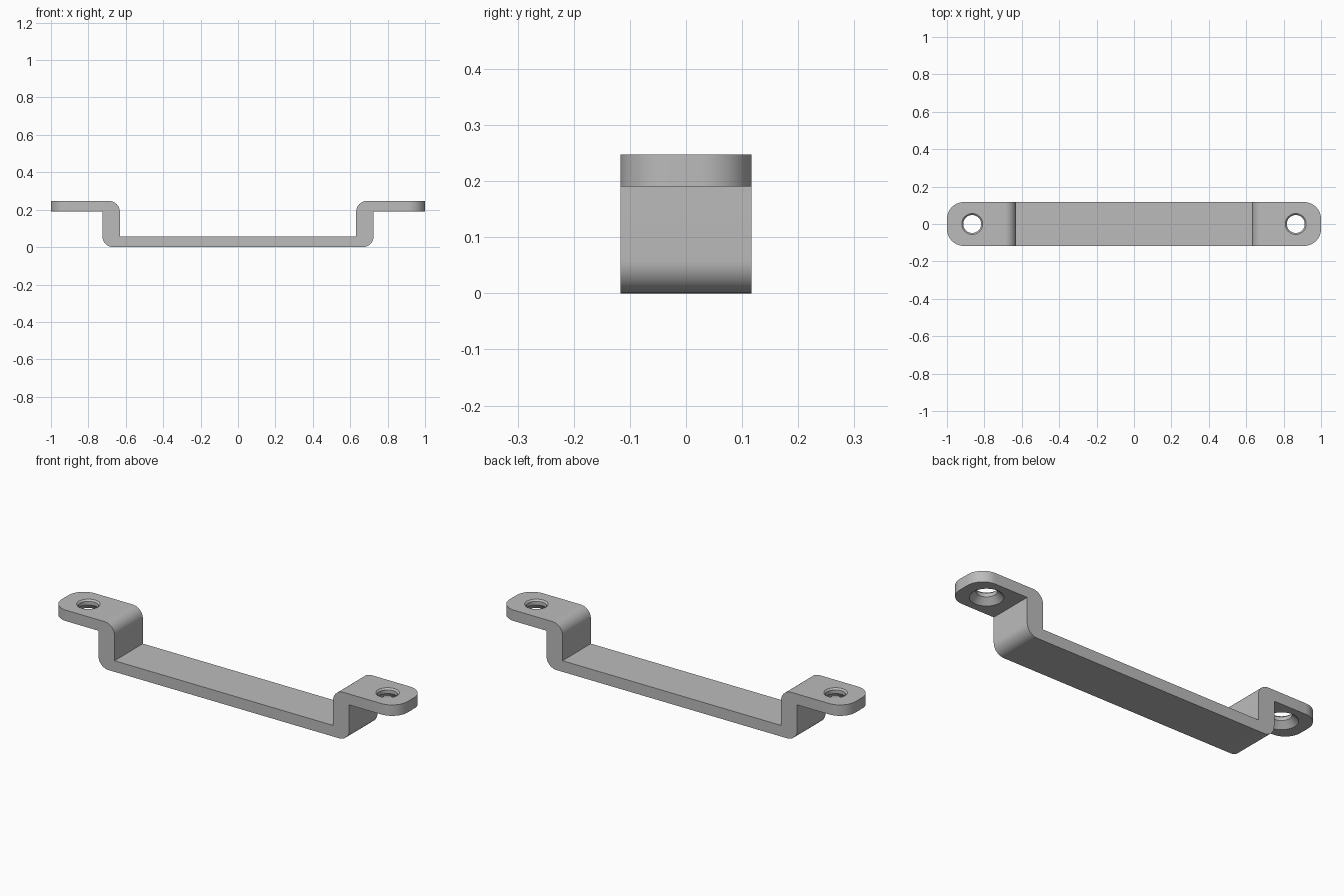
import bpy
import bmesh
import math

if "Cube" in bpy.data.objects:
    bpy.data.objects.remove(bpy.data.objects["Cube"], do_unlink=True)

HALF_DEPTH = 0.117
HEIGHT, FLANGE_Z, BASE_Z = 0.247, 0.19, 0.058
LEG_IN, LEG_OUT = 0.632, 0.725
HOLE_X = 0.865

# Plain grey metal
grey = bpy.data.materials.new("grey metal")
grey.use_nodes = True
colour = (0.5, 0.5, 0.5, 1)
grey.diffuse_color = colour
grey.node_tree.nodes["Principled BSDF"].inputs["Base Color"].default_value = colour


def make_object(name, bm):
    bmesh.ops.recalc_face_normals(bm, faces=bm.faces)
    mesh = bpy.data.meshes.new(name)
    bm.to_mesh(mesh)
    bm.free()
    mesh.materials.append(grey)
    obj = bpy.data.objects.new(name, mesh)
    bpy.context.collection.objects.link(obj)
    return obj


def round_edges(bm, test, radius, segments):
    edges = [e for e in bm.edges if test(*[v.co for v in e.verts])]
    bmesh.ops.bevel(bm, geom=edges, offset=radius, offset_type='OFFSET',
                    segments=segments, profile=0.5, affect='EDGES')


# Bent strip: half profile mirrored, then extruded through its depth
half = [(LEG_OUT, 0), (LEG_OUT, FLANGE_Z), (1, FLANGE_Z),
        (1, HEIGHT), (LEG_IN, HEIGHT), (LEG_IN, BASE_Z)]
profile = half + [(-x, z) for x, z in reversed(half)]
bm = bmesh.new()
face = bm.faces.new([bm.verts.new((x, -HALF_DEPTH, z)) for x, z in profile])
extruded = bmesh.ops.extrude_face_region(bm, geom=[face])["geom"]
for v in extruded:
    if isinstance(v, bmesh.types.BMVert):
        v.co.y = HALF_DEPTH
bmesh.ops.recalc_face_normals(bm, faces=bm.faces)


def is_tip(a, b):
    return abs(a.x) > 0.99 and abs(a.x - b.x) < 0.01 and abs(a.z - b.z) > 0.01


def is_outer_bend(a, b):
    across = abs(a.y - b.y) > 0.1 and abs(a.x - b.x) < 0.01
    low = abs(abs(a.x) - LEG_OUT) < 0.01 and a.z < 0.01
    high = abs(abs(a.x) - LEG_IN) < 0.01 and a.z > HEIGHT - 0.01
    return across and (low or high)


round_edges(bm, is_tip, 0.09, 14)
round_edges(bm, is_outer_bend, 0.058, 12)
bracket = make_object("handle_bracket", bm)


# Screw holes: slight chamfer above, wide countersink below
def hole_cutter(x):
    rings = [(0.17, 0.098), (0.22, 0.048), (0.239, 0.048), (0.257, 0.066)]
    count = 48
    bm = bmesh.new()
    loops = [[bm.verts.new((x + r * math.cos(i * math.tau / count),
                            r * math.sin(i * math.tau / count), z))
              for i in range(count)] for z, r in rings]
    for lower, upper in zip(loops, loops[1:]):
        for i in range(count):
            j = (i + 1) % count
            bm.faces.new((lower[i], lower[j], upper[j], upper[i]))
    bm.faces.new(loops[0])
    bm.faces.new(loops[-1])
    cutter = make_object("screw_hole_cutter", bm)
    cutter.hide_render = True
    return cutter


bpy.ops.object.select_all(action='DESELECT')
bpy.context.view_layer.objects.active = bracket
bracket.select_set(True)
for side in (-1, 1):
    cutter = hole_cutter(side * HOLE_X)
    cut = bracket.modifiers.new("screw hole", 'BOOLEAN')
    cut.operation = 'DIFFERENCE'
    cut.solver = 'EXACT'
    cut.object = cutter
    bpy.ops.object.modifier_apply(modifier=cut.name)
    bpy.data.objects.remove(cutter, do_unlink=True)

bpy.ops.object.shade_smooth_by_angle(angle=math.radians(30))
